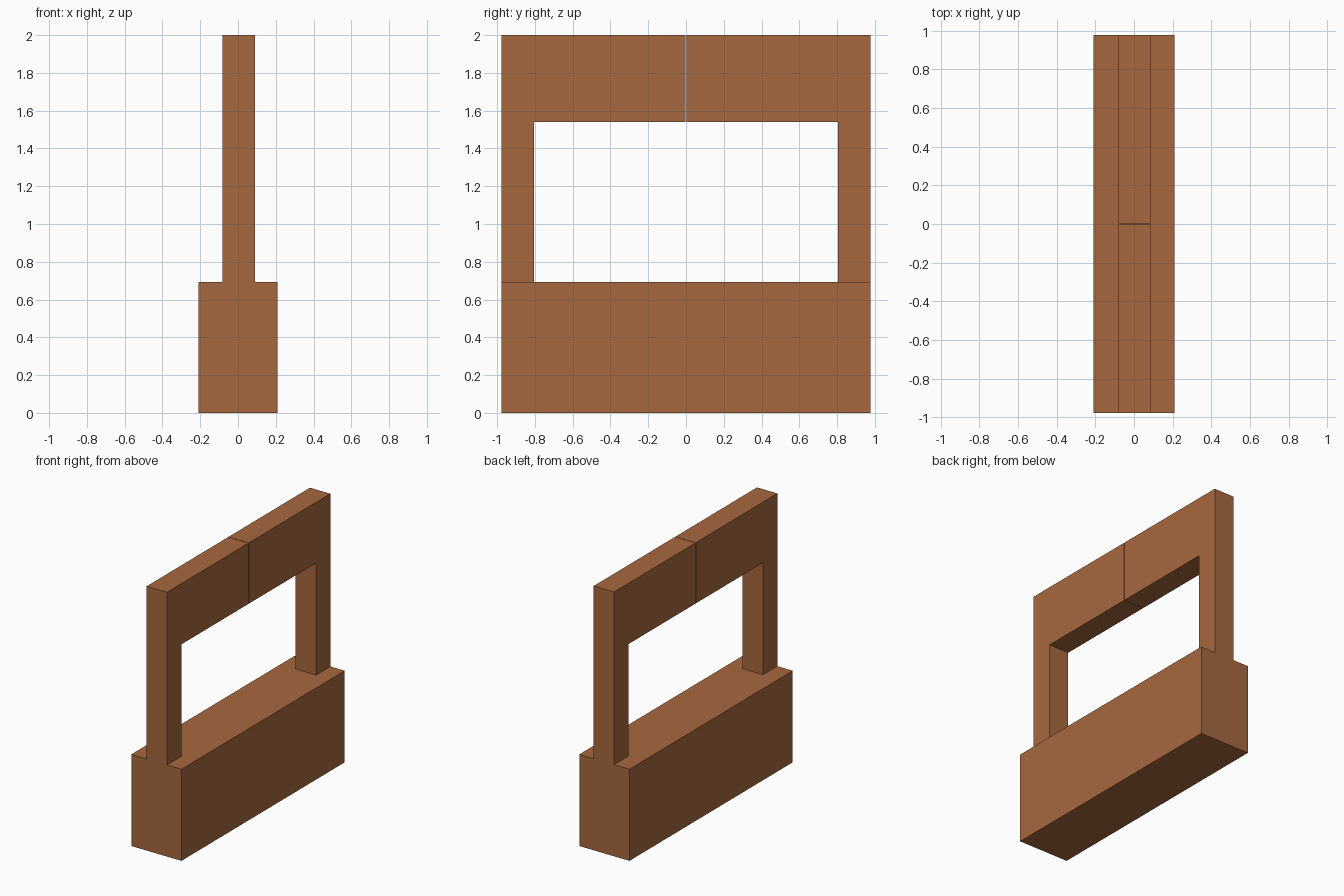
import bpy
import bmesh

if "Cube" in bpy.data.objects:
    bpy.data.objects.remove(bpy.data.objects["Cube"])

wood = bpy.data.materials.new("brown_wood")
wood.diffuse_color = (0.39, 0.14, 0.05, 1)
wood.use_nodes = True
wood.node_tree.nodes["Principled BSDF"].inputs["Base Color"].default_value = wood.diffuse_color


def extrude_profile(name, profile, x0, x1):
    """Extrude a closed (y, z) profile from x0 to x1."""
    bm = bmesh.new()
    face = bm.faces.new([bm.verts.new((x0, y, z)) for y, z in profile])
    moved = bmesh.ops.extrude_face_region(bm, geom=[face])["geom"]
    verts = [g for g in moved if isinstance(g, bmesh.types.BMVert)]
    bmesh.ops.translate(bm, verts=verts, vec=(x1 - x0, 0, 0))
    bmesh.ops.recalc_face_normals(bm, faces=bm.faces)
    mesh = bpy.data.meshes.new(name)
    bm.to_mesh(mesh)
    bm.free()
    mesh.materials.append(wood)
    obj = bpy.data.objects.new(name, mesh)
    bpy.context.collection.objects.link(obj)
    return obj


HALF_LEN, INNER, GAP = 0.976, 0.805, 0.002
BASE_TOP, BEAM_BOTTOM, TOP = 0.693, 1.54, 2.0

# Solid base block
extrude_profile("base", [(-HALF_LEN, 0), (HALF_LEN, 0),
                         (HALF_LEN, BASE_TOP), (-HALF_LEN, BASE_TOP)], -0.21, 0.21)

# Two L-shaped arms (post plus half beam), meeting at a thin seam in the middle
for side, name in ((-1, "front_arm"), (1, "back_arm")):
    profile = [(HALF_LEN, BASE_TOP), (HALF_LEN, TOP), (GAP, TOP),
               (GAP, BEAM_BOTTOM), (INNER, BEAM_BOTTOM), (INNER, BASE_TOP)]
    extrude_profile(name, [(side * y, z) for y, z in profile], -0.081, 0.089)
